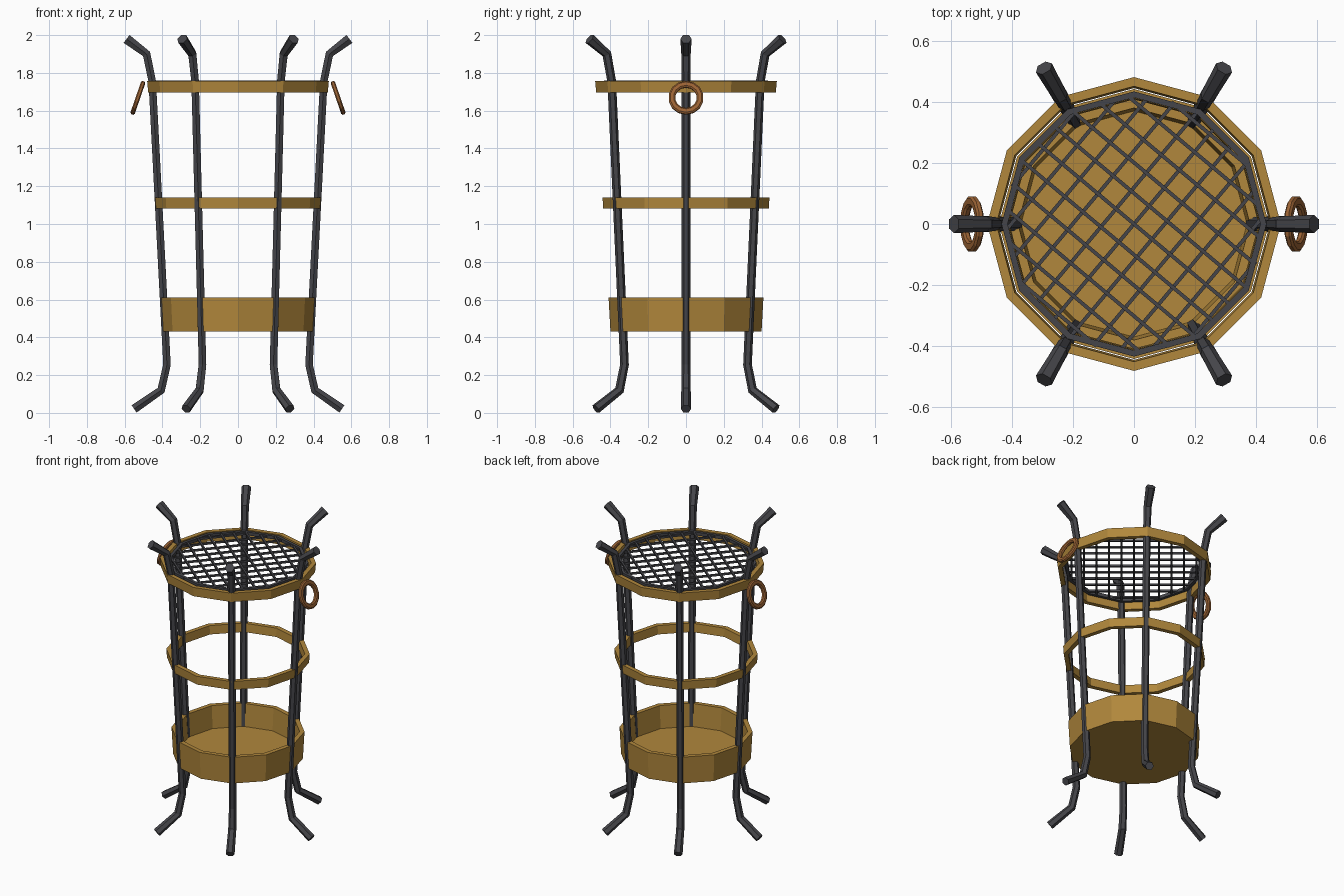
import bpy, bmesh, math
from mathutils import Vector, Matrix

if "Cube" in bpy.data.objects:
    bpy.data.objects.remove(bpy.data.objects["Cube"])


def material(name, rgb):
    m = bpy.data.materials.new(name)
    m.diffuse_color = (*rgb, 1)
    m.use_nodes = True
    m.node_tree.nodes["Principled BSDF"].inputs["Base Color"].default_value = m.diffuse_color
    return m


GOLD = material("aged brass", (0.44, 0.245, 0.045))
IRON = material("dark iron", (0.06, 0.06, 0.068))
COPPER = material("copper", (0.33, 0.125, 0.035))


def finish(bm, name, mat):
    bmesh.ops.recalc_face_normals(bm, faces=bm.faces)
    me = bpy.data.meshes.new(name)
    bm.to_mesh(me)
    bm.free()
    me.materials.append(mat)
    ob = bpy.data.objects.new(name, me)
    bpy.context.collection.objects.link(ob)
    return ob


def lathe(bm, profile, n=12, closed=True):
    """Revolve (r, z) points around z; an open profile gets its ends capped."""
    rows = [[bm.verts.new((r * math.cos(2 * math.pi * i / n),
                           r * math.sin(2 * math.pi * i / n), z))
             for i in range(n)] for r, z in profile]
    pairs = list(zip(rows, rows[1:]))
    if closed:
        pairs.append((rows[-1], rows[0]))
    else:
        bm.faces.new(rows[0])
        bm.faces.new(rows[-1])
    for a, b in pairs:
        for i in range(n):
            j = (i + 1) % n
            bm.faces.new((a[i], a[j], b[j], b[i]))


def band(name, r0, r1, z0, z1, t):
    bm = bmesh.new()
    lathe(bm, [(r0, z0), (r1, z1), (r1 - t, z1), (r0 - t, z0)])
    return finish(bm, name, GOLD)


# Brass bands and the open pan
band("upper_band", 0.475, 0.481, 1.695, 1.757, 0.03)
band("middle_band", 0.438, 0.442, 1.082, 1.14, 0.03)
bm = bmesh.new()
lathe(bm, [(0.40, 0.43), (0.41, 0.612), (0.38, 0.612), (0.37, 0.46)], closed=False)
finish(bm, "pan", GOLD)

# Six bent legs: (radius from centre, height, thickness)
LEG = [(0.55, 0.021, 0.027), (0.407, 0.12, 0.025), (0.376, 0.255, 0.023),
       (0.454, 1.755, 0.023), (0.484, 1.9, 0.025), (0.59, 1.98, 0.03)]


def leg(index):
    bm = bmesh.new()
    pts = [Vector((r, 0, z)) for r, z, _ in LEG]
    side = Vector((0, 1, 0))
    rings = []
    for k, p in enumerate(pts):
        d0 = (p - pts[k - 1]).normalized() if k else Vector()
        d1 = (pts[k + 1] - p).normalized() if k < len(pts) - 1 else Vector()
        out = (d0 + d1).normalized().cross(side)
        s = LEG[k][2]
        rings.append([bm.verts.new(p + s * (math.cos(a) * side + math.sin(a) * out))
                      for a in (math.pi * i / 3 for i in range(6))])
    for a, b in zip(rings, rings[1:]):
        for i in range(6):
            j = (i + 1) % 6
            bm.faces.new((a[i], a[j], b[j], b[i]))
    bm.faces.new(rings[0])
    bm.faces.new(rings[-1])
    bm.transform(Matrix.Rotation(index * math.pi / 3, 4, 'Z'))
    finish(bm, f"leg_{index + 1}", IRON)


for i in range(6):
    leg(i)

# Grill: twelve-sided rim with crossed bars
bm = bmesh.new()
lathe(bm, [(0.414, 1.738), (0.434, 1.738), (0.434, 1.76), (0.414, 1.76)])
finish(bm, "grill_rim", IRON)

bm = bmesh.new()
for turn, z in ((50, 1.746), (140, 1.752)):
    for k in range(-5, 6):
        off = k * 0.077
        length = 2 * math.sqrt(0.418 ** 2 - off ** 2)
        m = (Matrix.Rotation(math.radians(turn), 4, 'Z')
             @ Matrix.Translation((0, off, z))
             @ Matrix.Diagonal((length, 0.012, 0.012, 1)))
        bmesh.ops.create_cube(bm, size=1, matrix=m)
finish(bm, "grill_bars", IRON)

# Tilted carrying rings on both sides
for sx, label in ((1, "right"), (-1, "left")):
    bm = bmesh.new()
    lathe(bm, [(0.058, -0.006), (0.066, -0.012), (0.085, -0.012),
               (0.093, -0.006), (0.093, 0.006), (0.085, 0.012),
               (0.066, 0.012), (0.058, 0.006)], n=14)
    tilt = math.radians(90 - 19)
    bm.transform(Matrix.Translation((sx * 0.53, 0, 1.668))
                 @ Matrix.Rotation(sx * tilt, 4, 'Y'))
    finish(bm, f"{label}_handle_ring", COPPER)
